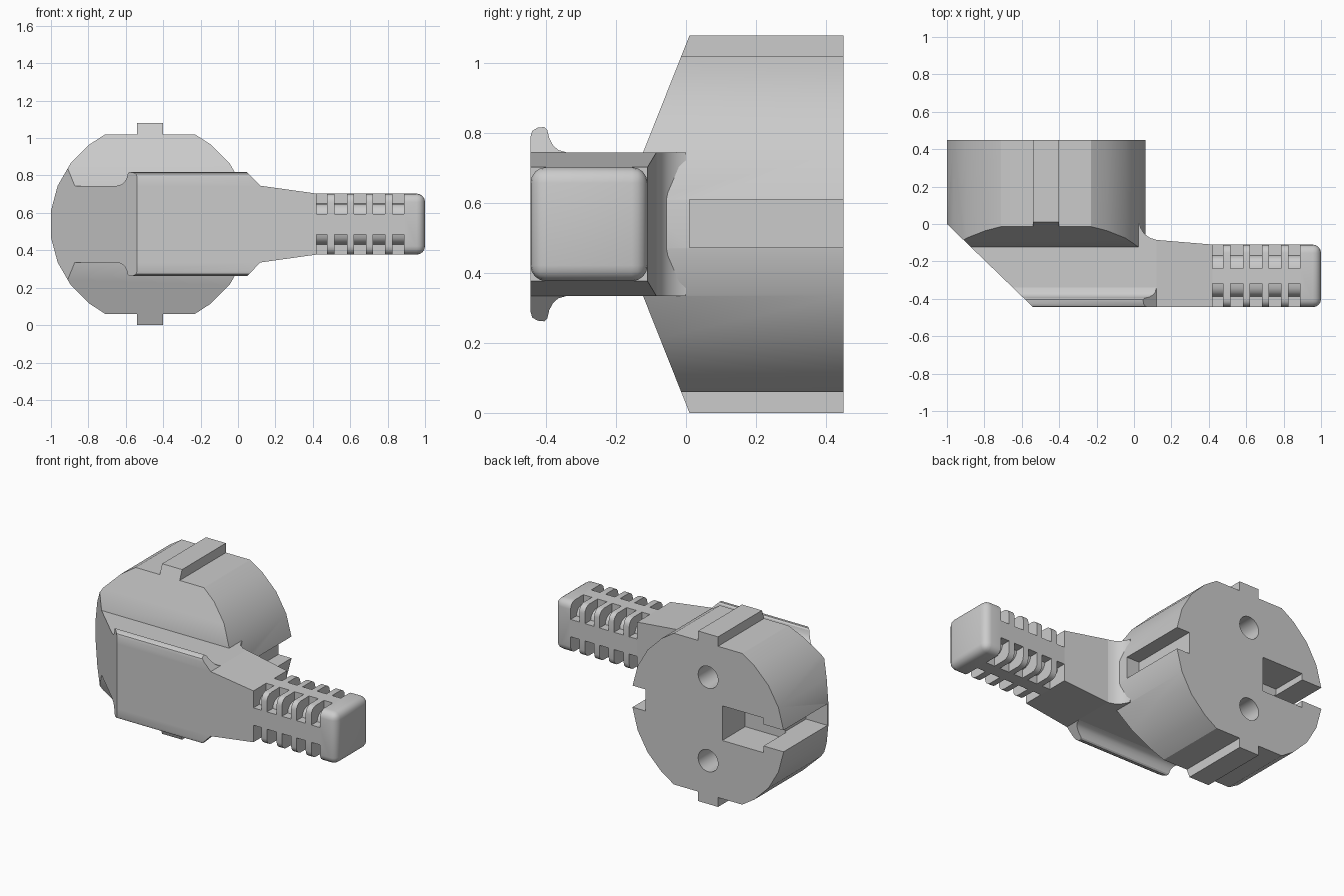
import bpy, bmesh, math
from mathutils import Vector

if "Cube" in bpy.data.objects:
    bpy.data.objects.remove(bpy.data.objects["Cube"])

ZC = 0.54                      # mirror plane height
CX, R = -0.47, 0.535           # plug disc centre and radius
FRONT, BACK = -0.445, 0.45


def slant_x(y):
    """Left edge of the sloping end at depth y."""
    return -1.0 - y * 1.035


def add_loft(bm, a, b):
    """Closed solid between two rings of equal length."""
    va, vb = [bm.verts.new(p) for p in a], [bm.verts.new(p) for p in b]
    n = len(va)
    faces = [bm.faces.new(va), bm.faces.new(vb[::-1])]
    for i in range(n):
        j = (i + 1) % n
        faces.append(bm.faces.new((va[j], va[i], vb[i], vb[j])))
    bmesh.ops.recalc_face_normals(bm, faces=faces)


def add_box(bm, x, y, z):
    ring = [(y[0], z[0]), (y[1], z[0]), (y[1], z[1]), (y[0], z[1])]
    add_loft(bm, [(x[0], *p) for p in ring], [(x[1], *p) for p in ring])


def finish(bm, name):
    bmesh.ops.recalc_face_normals(bm, faces=bm.faces[:])
    me = bpy.data.meshes.new(name)
    bm.to_mesh(me)
    bm.free()
    ob = bpy.data.objects.new(name, me)
    bpy.context.collection.objects.link(ob)
    return ob


def carve(ob, cutter):
    mod = ob.modifiers.new("carve", 'BOOLEAN')
    mod.operation, mod.solver, mod.object = 'DIFFERENCE', 'EXACT', cutter
    bpy.context.view_layer.objects.active = ob
    bpy.ops.object.modifier_apply(modifier=mod.name)
    bpy.data.objects.remove(cutter)


def smooth(ob):
    bpy.ops.object.select_all(action='DESELECT')
    ob.select_set(True)
    bpy.context.view_layer.objects.active = ob
    bpy.ops.object.shade_smooth_by_angle(angle=math.radians(30))


# Plug head: flattened disc with a key at top and bottom
def arc(degs):
    return [(CX + R * math.cos(math.radians(d)), R * math.sin(math.radians(d))) for d in degs]

half = arc([7.5, 22.5, 37.5, 52.5])
half += [(-0.23, 0.48), (-0.40, 0.48), (-0.40, 0.54), (-0.54, 0.54), (-0.54, 0.48), (-0.71, 0.48)]
half += arc([127.5, 142.5, 157.5, 172.5])
outline = half + [(x, -z) for x, z in reversed(half)]
bm = bmesh.new()
add_loft(bm, [(x, -0.123, ZC + z) for x, z in outline], [(x, BACK, ZC + z) for x, z in outline])
# slope the front above, below and on the left
cuts = [((0, -0.123, ZC + 0.205), (0, -0.335, 0.133)),
        ((0, -0.123, ZC - 0.205), (0, -0.335, -0.133)),
        ((-1, 0, ZC), (-1, -1.035, 0))]
for co, no in cuts:
    geom = bm.verts[:] + bm.edges[:] + bm.faces[:]
    bmesh.ops.bisect_plane(bm, geom=geom, plane_co=co, plane_no=Vector(no).normalized(), clear_outer=True)
    bmesh.ops.holes_fill(bm, edges=[e for e in bm.edges if e.is_boundary], sides=0)
head = finish(bm, "plug_head")

# Side grooves and earth contact recess
bm = bmesh.new()
add_box(bm, (-0.03, 0.3), (0.01, 0.6), (0.473, 0.61))
carve(head, finish(bm, "groove_cutter"))
bm = bmesh.new()
add_box(bm, (-1.3, -0.85), (0.01, 0.6), (0.473, 0.61))
carve(head, finish(bm, "slot_cutter"))
bm = bmesh.new()
add_box(bm, (-0.86, -0.57), (0.22, 0.6), (0.43, 0.65))
carve(head, finish(bm, "recess_cutter"))
# Pin holes
bm = bmesh.new()
for s in (-1, 1):
    ring = [(CX + 0.07 * math.cos(i * math.tau / 24), ZC + s * 0.265 + 0.07 * math.sin(i * math.tau / 24))
            for i in range(24)]
    add_loft(bm, [(x, 0.1, z) for x, z in ring], [(x, 0.6, z) for x, z in ring])
carve(head, finish(bm, "hole_cutter"))
smooth(head)

# Handle: block in front of the disc, filleted into its right side
prof = [(slant_x(-0.12), -0.12), (slant_x(FRONT), FRONT), (0.12, FRONT), (0.12, -0.085),
        (0.085, -0.074), (0.055, -0.052), (0.035, -0.02), (0.03, 0.0), (-0.02, 0.0), (-0.02, -0.12)]
bm = bmesh.new()
add_loft(bm, [(x, y, ZC - 0.205) for x, y in prof], [(x, y, ZC + 0.205) for x, y in prof])
smooth(finish(bm, "handle"))

# Neck tapering toward the cable sleeve
def rect(x, y0, y1, h):
    return [(x, y0, ZC - h), (x, y1, ZC - h), (x, y1, ZC + h), (x, y0, ZC + h)]

bm = bmesh.new()
add_loft(bm, rect(0.12, FRONT, -0.085, 0.205), rect(0.42, FRONT, -0.11, 0.163))
finish(bm, "neck")

# Grip lips along the upper and lower front edges
lip = [(FRONT, 0.205), (FRONT, 0.25), (-0.44, 0.267), (-0.425, 0.276), (-0.405, 0.278), (-0.397, 0.27),
       (-0.391, 0.245), (-0.38, 0.225), (-0.365, 0.212), (-0.34, 0.205)]
for s, name in ((1, "upper_grip_lip"), (-1, "lower_grip_lip")):
    bm = bmesh.new()
    add_loft(bm, [(slant_x(y), y, ZC + s * h) for y, h in lip],
             [(0.12 - (h - 0.205) * 0.98, y, ZC + s * h) for y, h in lip])
    smooth(finish(bm, name))

# Cable sleeve: rounded bar with corner slots around a core
YC = (FRONT - 0.11) / 2
bm = bmesh.new()
add_box(bm, (0.42, 1.0), (FRONT, -0.11), (ZC - 0.163, ZC + 0.163))
edges = [e for e in bm.edges if max(v.co.x for v in e.verts) > 0.9]
bmesh.ops.bevel(bm, geom=edges, offset=0.045, segments=4, profile=0.5, affect='EDGES')
sleeve = finish(bm, "cable_sleeve")
corner = [(0.04, 0.25), (0.04, 0.11), (0.065, 0.107), (0.09, 0.095), (0.105, 0.075), (0.11, 0.055),
          (0.25, 0.055), (0.25, 0.25)]
bm = bmesh.new()
for x0, x1 in ((0.418, 0.476), (0.515, 0.583), (0.62, 0.685), (0.722, 0.787), (0.827, 0.888)):
    for sy in (-1, 1):
        for sz in (-1, 1):
            ring = [(YC + sy * u, ZC + sz * v) for u, v in corner]
            add_loft(bm, [(x0, *p) for p in ring], [(x1, *p) for p in ring])
carve(sleeve, finish(bm, "slot_cutter"))
smooth(sleeve)
